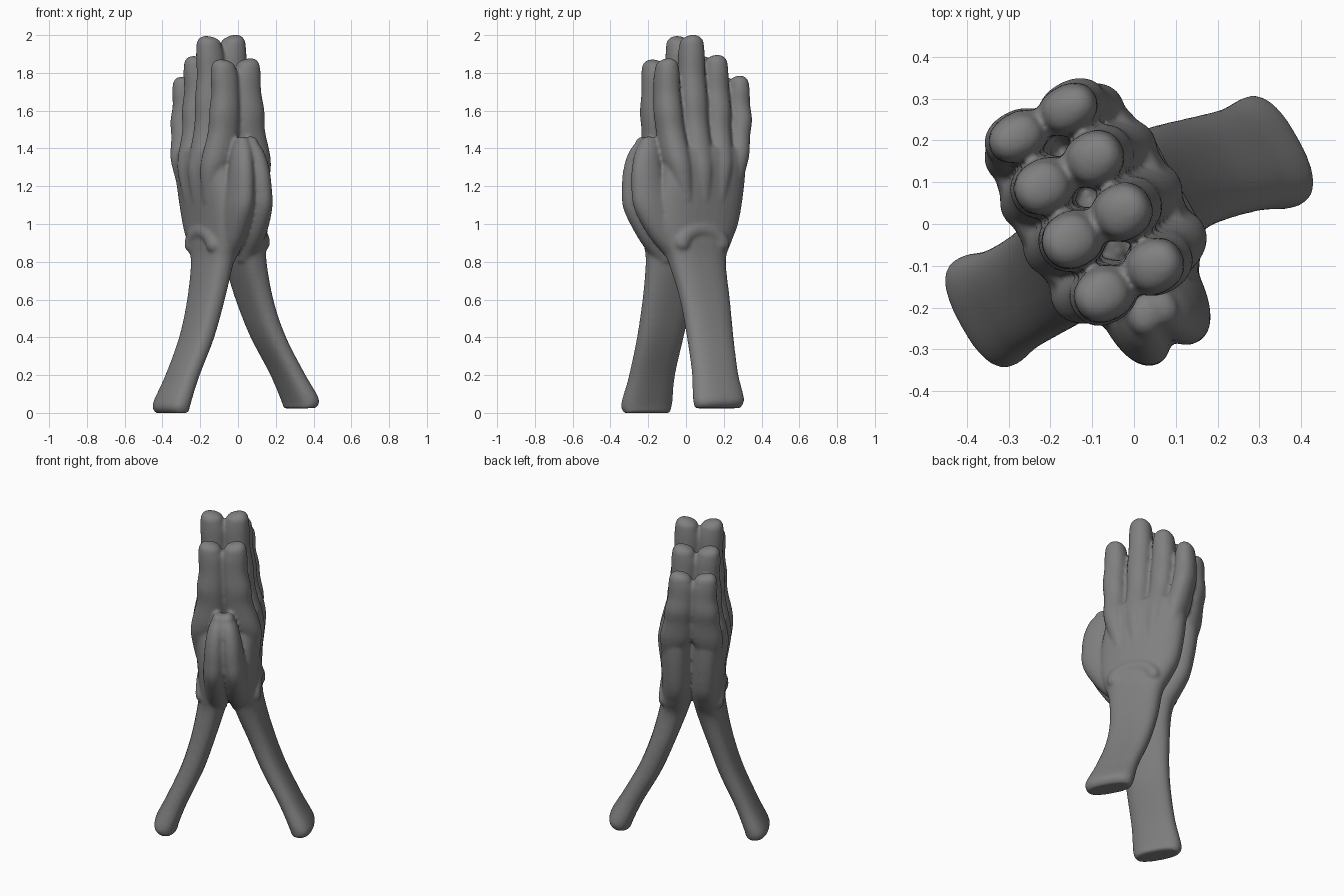
import bpy, bmesh, math
from mathutils import Matrix, Vector

if "Cube" in bpy.data.objects:
    bpy.data.objects.remove(bpy.data.objects["Cube"])

# A hand is modelled against the plane x = 0 (palm at x = 0, back at +x, thumb at -y)
bm = bmesh.new()


def smooth_sections(keys, steps=6):
    """Catmull-Rom interpolation between the key sections."""
    k = [keys[0]] + keys + [keys[-1]]
    out = []
    for i in range(1, len(k) - 2):
        for s in range(steps):
            t = s / steps
            out.append([0.5 * (2 * b + (c - a) * t + (2 * a - 5 * b + 4 * c - d) * t * t
                               + (3 * b - a - 3 * c + d) * t ** 3)
                        for a, b, c, d in zip(k[i - 1], k[i], k[i + 1], k[i + 2])])
    return out + [list(keys[-1])]


def loft(keys, power=2.0, dome=0.0, lean=0.0, seg=32):
    """Closed loft of horizontal super-ellipses: (z, centre x, centre y, half x, half y)."""
    secs = smooth_sections(keys)
    z, cx, cy, hx, hy = secs[-1]
    for i in range(1, 7):
        a = i / 6.4 * math.pi / 2
        secs.append([z + dome * math.sin(a), cx + lean * (1 - math.cos(a)), cy,
                     hx * math.cos(a), hy * math.cos(a)])
    rings = []
    for z, cx, cy, hx, hy in secs:
        ring = []
        for i in range(seg):
            a = 2 * math.pi * i / seg
            c, s = math.cos(a), math.sin(a)
            ring.append(bm.verts.new((cx + hx * math.copysign(abs(c) ** (2 / power), c),
                                      cy + hy * math.copysign(abs(s) ** (2 / power), s), z)))
        rings.append(ring)
    for r0, r1 in zip(rings, rings[1:]):
        for i in range(seg):
            j = (i + 1) % seg
            bm.faces.new((r0[i], r0[j], r1[j], r1[i]))
    bm.faces.new(rings[0][::-1])
    bm.faces.new(rings[-1])


def ball(centre, radii):
    bmesh.ops.create_uvsphere(bm, u_segments=20, v_segments=12, radius=1,
                              matrix=Matrix.Translation(centre) @ Matrix.Diagonal((*radii, 1)))


# forearm, wrist and palm
loft([(0.012, 0.386, -0.015, 0.056, 0.130),
      (0.06, 0.389, -0.013, 0.072, 0.145),
      (0.20, 0.325, -0.006, 0.066, 0.131),
      (0.40, 0.230, 0.008, 0.068, 0.132),
      (0.60, 0.160, 0.018, 0.072, 0.142),
      (0.80, 0.104, 0.020, 0.084, 0.162),
      (0.90, 0.090, 0.032, 0.090, 0.200),
      (1.00, 0.085, 0.045, 0.094, 0.238),
      (1.15, 0.088, 0.063, 0.100, 0.250),
      (1.30, 0.092, 0.085, 0.104, 0.243),
      (1.38, 0.088, 0.096, 0.098, 0.228)], power=2.5, dome=0.05)

# fingers: base y, tip y, tip height, size, knuckle depth
for y0, y1, top, size, d in [(-0.075, -0.115, 1.876, 1.0, 0.0), (0.045, 0.036, 2.000, 1.04, 0.004),
                             (0.158, 0.180, 1.894, 1.0, 0.0), (0.254, 0.314, 1.784, 0.88, -0.03)]:
    def at(f):
        return y0 + (y1 - y0) * min(1, f * 1.5)
    base, end = 1.12, top - 0.05
    span = end - 1.36
    loft([(base, 0.125 + d, y0 * 0.85 + 0.01, 0.060, 0.04 * size),
          (1.27, 0.130 + d, at(0.1), 0.074, 0.060 * size),
          (1.36, 0.104 + d / 2, at(0.3), 0.093, 0.072 * size),
          (1.36 + span * 0.28, 0.079, at(0.5), 0.084, 0.070 * size),
          (1.36 + span * 0.5, 0.075, at(0.7), 0.082, 0.071 * size),
          (1.36 + span * 0.72, 0.067, y1, 0.074, 0.067 * size),
          (1.36 + span * 0.9, 0.068, y1, 0.074, 0.065 * size),
          (end, 0.073, y1, 0.066, 0.060 * size)], power=2.2, dome=0.05, lean=0.025)

# thumb and its fleshy base
loft([(0.80, 0.066, -0.05, 0.050, 0.06),
      (0.93, 0.060, -0.120, 0.068, 0.105),
      (1.08, 0.058, -0.190, 0.070, 0.122),
      (1.20, 0.052, -0.222, 0.064, 0.102),
      (1.30, 0.046, -0.230, 0.058, 0.085),
      (1.38, 0.036, -0.220, 0.050, 0.070),
      (1.43, 0.026, -0.206, 0.038, 0.050)], power=2.1, dome=0.035)

# low arched ridge on the back of the wrist
for i in range(25):
    a = math.pi * (0.06 + 0.88 * i / 24)
    ball(Vector((0.152, 0.03 + 0.12 * math.cos(a), 0.88 + 0.085 * math.sin(a))), (0.038, 0.045, 0.045))

# mirror to get the other hand
other = bmesh.ops.duplicate(bm, geom=bm.verts[:] + bm.edges[:] + bm.faces[:])["geom"]
bmesh.ops.scale(bm, vec=(-1, 1, 1), verts=[g for g in other if isinstance(g, bmesh.types.BMVert)])
bmesh.ops.recalc_face_normals(bm, faces=bm.faces)

# the forearms pass each other slightly twisted
for v in bm.verts:
    if 0 < v.co.z < 1.0:
        v.co.y += 0.026 * max(-1, min(1, v.co.x / 0.1)) * math.sin(math.pi * v.co.z) ** 1.5

# the pair stands turned and slightly leaning
bm.transform(Matrix.Translation((-0.006, 0, 0)) @ Matrix.Rotation(math.radians(29), 4, 'Z')
             @ Matrix.Translation((-0.012, 0, 0)) @ Matrix.Rotation(-0.033, 4, 'Y'))
me = bpy.data.meshes.new("pressed_hands")
bm.to_mesh(me)
bm.free()
ob = bpy.data.objects.new("pressed_hands", me)
bpy.context.collection.objects.link(ob)

# fuse all parts into one soft sculpted surface
fuse = ob.modifiers.new("fuse", 'REMESH')
fuse.mode = 'VOXEL'
fuse.voxel_size = 0.009
fuse.use_smooth_shade = True
soft = ob.modifiers.new("soften", 'SMOOTH')
soft.factor = 0.5
soft.iterations = 8

# dark grey
mat = bpy.data.materials.new("dark_grey")
mat.diffuse_color = (0.215, 0.215, 0.215, 1)
mat.use_nodes = True
mat.node_tree.nodes["Principled BSDF"].inputs["Base Color"].default_value = mat.diffuse_color
me.materials.append(mat)
